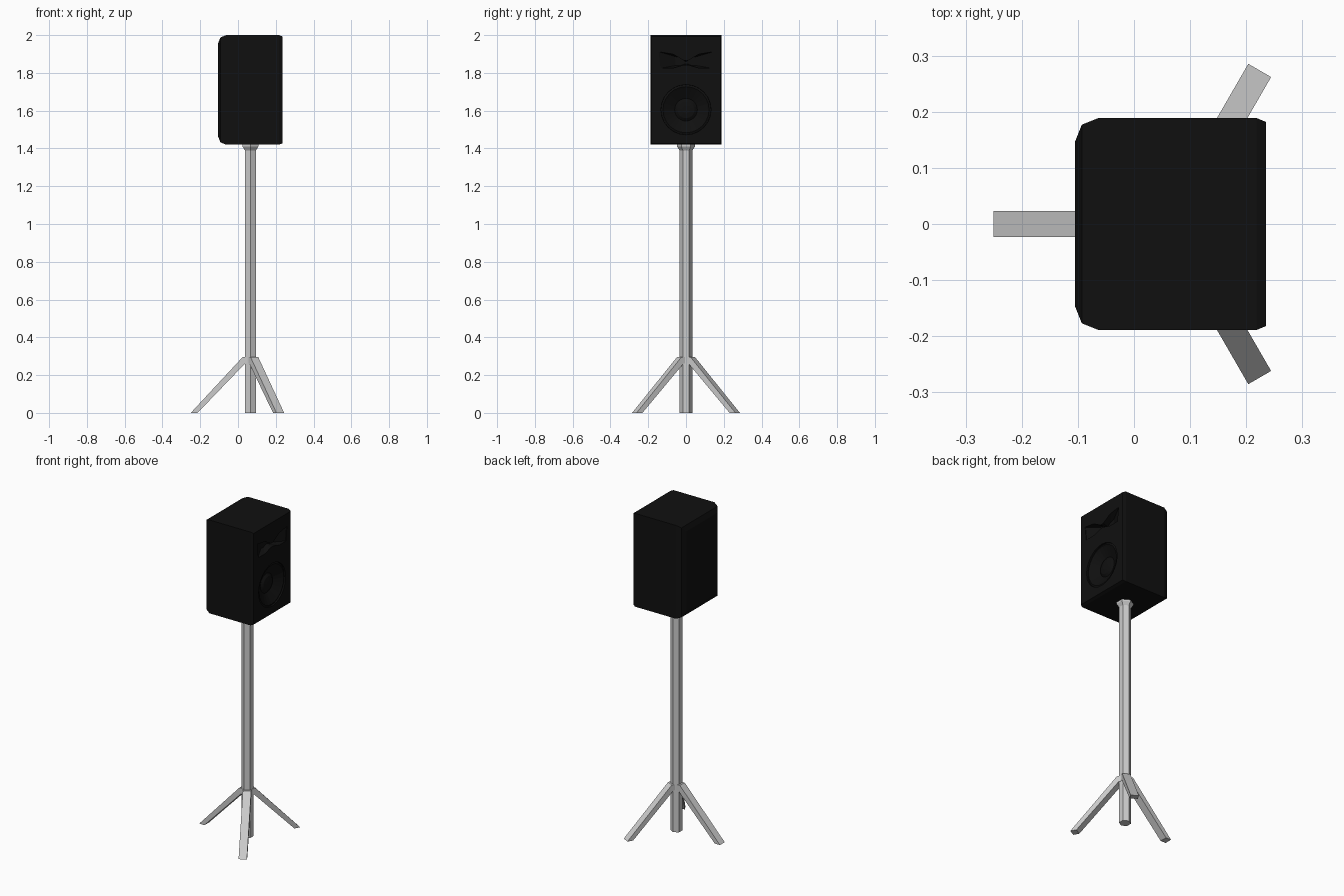
import bpy, bmesh
from math import cos, sin, pi, radians

if "Cube" in bpy.data.objects:
    bpy.data.objects.remove(bpy.data.objects["Cube"])

CX = 0.066  # pole axis


def make(name, bm, mat=None):
    bmesh.ops.recalc_face_normals(bm, faces=bm.faces)
    me = bpy.data.meshes.new(name)
    bm.to_mesh(me)
    bm.free()
    ob = bpy.data.objects.new(name, me)
    bpy.context.collection.objects.link(ob)
    if mat:
        me.materials.append(mat)
    return ob


def loft(name, rings, mat=None):
    """Skin a list of closed rings and cap both ends."""
    bm = bmesh.new()
    vs = [[bm.verts.new(p) for p in r] for r in rings]
    n = len(rings[0])
    for a, b in zip(vs, vs[1:]):
        for i in range(n):
            j = (i + 1) % n
            bm.faces.new((a[i], a[j], b[j], b[i]))
    bm.faces.new(vs[0])
    bm.faces.new(vs[-1])
    return make(name, bm, mat)


def rect_ring(x, inset):
    y, z = 0.189 - inset, 0.29 - inset
    return [(x, sy * y, 1.71 + sz * z) for sy, sz in ((-1, -1), (1, -1), (1, 1), (-1, 1))]


def circle_x(x, r, n=24):
    return [(x, r * cos(2 * pi * i / n), 1.605 + r * sin(2 * pi * i / n)) for i in range(n)]


def hexagon(z, r):
    return [(CX + r * cos(pi / 6 + i * pi / 3), r * sin(pi / 6 + i * pi / 3), z) for i in range(6)]


black = bpy.data.materials.new("black")
black.diffuse_color = (0.005, 0.005, 0.005, 1)
black.use_nodes = True
black.node_tree.nodes["Principled BSDF"].inputs["Base Color"].default_value = black.diffuse_color

# Cabinet: rounded back edges, small chamfer on the front edges
cabinet = loft("speaker_cabinet", [rect_ring(x, i) for x, i in (
    (-0.105, 0.042), (-0.093, 0.012), (-0.063, 0), (0.218, 0), (0.235, 0.007))], black)

# Woofer recess: rim, surround, cone and domed dust cap
woofer = loft("woofer_cutter", [circle_x(x, r) for x, r in (
    (0.26, 0.135), (0.226, 0.132), (0.23, 0.122), (0.224, 0.112),
    (0.195, 0.06), (0.206, 0.045), (0.211, 0.02))], black)

# Horn recess: bow-tie mouth narrowing to a throat
mouth = [(-0.145, 1.912), (-0.07, 1.9), (-0.012, 1.866), (0.012, 1.866), (0.07, 1.9), (0.145, 1.912),
         (0.135, 1.825), (0.07, 1.825), (0.012, 1.842), (-0.012, 1.842), (-0.07, 1.825), (-0.135, 1.825)]
horn = loft("horn_cutter", [[(x, y * s, 1.856 + (z - 1.856) * t) for y, z in mouth]
                            for x, s, t in ((0.26, 1, 1), (0.232, 1, 1), (0.195, 0.4, 0.55))], black)

for cutter in (woofer, horn):
    mod = cabinet.modifiers.new(cutter.name, 'BOOLEAN')
    mod.operation = 'DIFFERENCE'
    mod.solver = 'EXACT'
    mod.object = cutter
bpy.context.view_layer.update()
result = bpy.data.meshes.new_from_object(cabinet.evaluated_get(bpy.context.evaluated_depsgraph_get()))
cabinet.modifiers.clear()
cabinet.data = result
for cutter in (woofer, horn):
    bpy.data.objects.remove(cutter)

# Hexagonal pole with flared top
loft("pole", [hexagon(z, r) for z, r in ((0, 0.034), (1.39, 0.034), (1.41, 0.048), (1.421, 0.048))])

# Three splayed legs
profile = [(0, 0.297), (0.04, 0.297), (0.316, 0), (0.28, 0), (0.028, 0.262), (0, 0.262)]
for k, deg in enumerate((60, 180, 300)):
    c, s = cos(radians(deg)), sin(radians(deg))
    loft(f"leg_{k + 1}", [[(CX + d * c - w * s, d * s + w * c, z) for d, z in profile]
                          for w in (-0.0235, 0.0235)])
